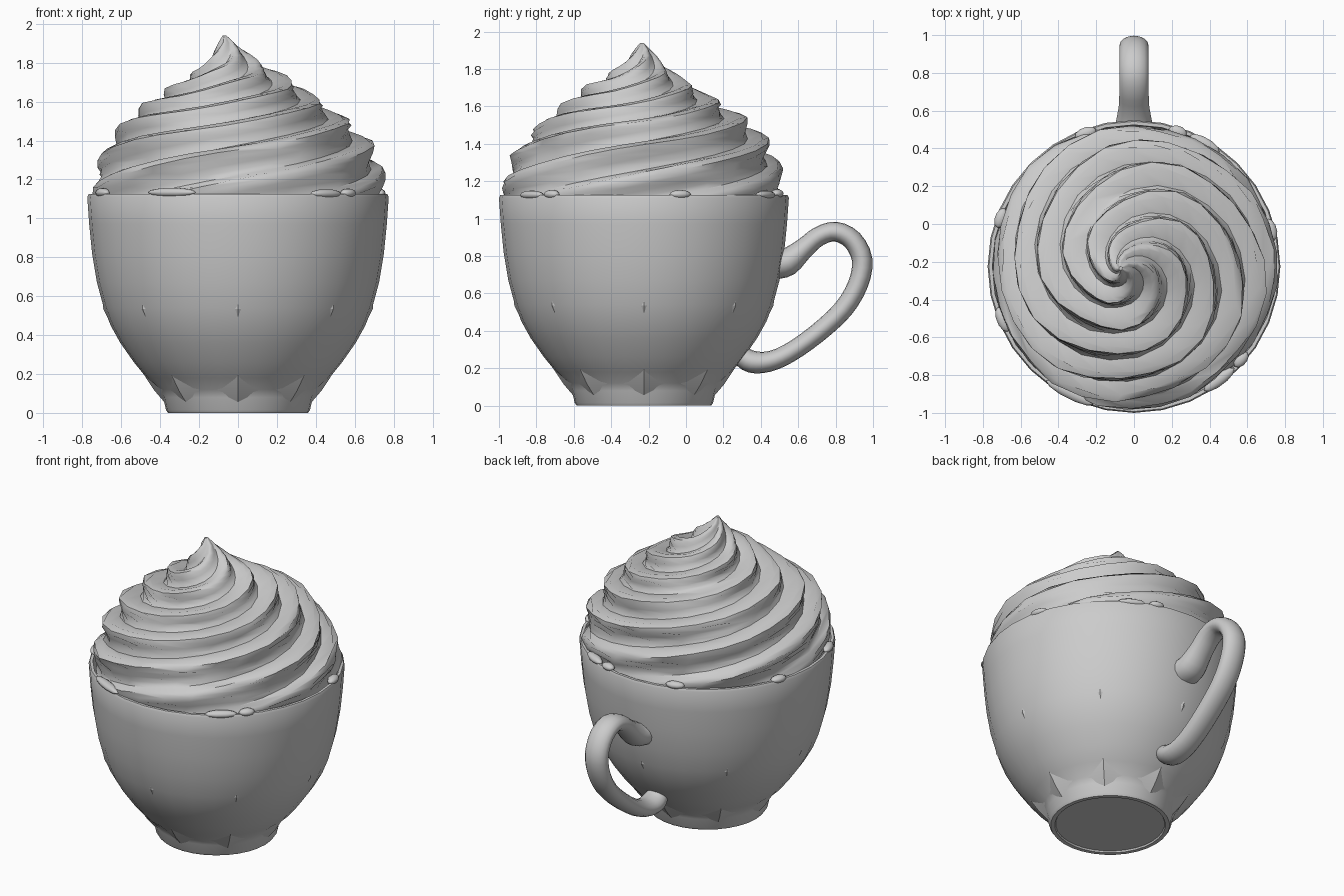
import bpy, math, random
from mathutils import Vector

if "Cube" in bpy.data.objects:
    bpy.data.objects.remove(bpy.data.objects["Cube"])

random.seed(4)
CY = -0.225  # cup axis position in y
TAU = math.tau


def make_object(name, verts, faces, angle=40):
    mesh = bpy.data.meshes.new(name)
    mesh.from_pydata(verts, [], faces)
    mesh.update()
    ob = bpy.data.objects.new(name, mesh)
    bpy.context.collection.objects.link(ob)
    bpy.ops.object.select_all(action='DESELECT')
    ob.select_set(True)
    bpy.context.view_layer.objects.active = ob
    bpy.ops.object.shade_smooth_by_angle(angle=math.radians(angle))
    return ob


def skin(name, rings, angle=40):
    """Join equal-sized closed rings of points into one capped surface."""
    n = len(rings[0])
    verts = [p for ring in rings for p in ring]
    faces = [(i * n + j, i * n + (j + 1) % n, (i + 1) * n + (j + 1) % n, (i + 1) * n + j)
             for i in range(len(rings) - 1) for j in range(n)]
    faces += [tuple(reversed(range(n))), tuple(range(len(verts) - n, len(verts)))]
    return make_object(name, verts, faces, angle)


def lathe(name, profile, sides, angle=40):
    rings = [[(r * math.cos(TAU * j / sides), CY + r * math.sin(TAU * j / sides), z)
              for j in range(sides)] for r, z in profile]
    return skin(name, rings, angle)


def spline(points, steps):
    """Catmull-Rom through tuples of any length."""
    pts = [Vector(p) for p in points]
    pts = [2 * pts[0] - pts[1]] + pts + [2 * pts[-1] - pts[-2]]
    out = []
    for i in range(1, len(pts) - 2):
        a, b, c, d = pts[i - 1:i + 3]
        for k in range(steps):
            t = k / steps
            out.append(0.5 * (2 * b + (c - a) * t + (2 * a - 5 * b + 4 * c - d) * t * t
                              + (3 * b - a - 3 * c + d) * t ** 3))
    return out + [pts[-2]]


# Cup: outer wall, rim and inside wall
lathe("cup", [(0.31, 0.01), (0.33, 0.01), (0.335, 0.0), (0.36, 0.0), (0.37, 0.015), (0.385, 0.08),
              (0.405, 0.12), (0.47, 0.18), (0.535, 0.26), (0.605, 0.36), (0.655, 0.45),
              (0.69, 0.54), (0.725, 0.67), (0.75, 0.82), (0.765, 0.97), (0.775, 1.11),
              (0.768, 1.125), (0.75, 1.125), (0.735, 1.0), (0.70, 0.72), (0.6, 0.45),
              (0.4, 0.2), (0.2, 0.16)], 32, 42)

# Eight-sided liner whose corners just break through the cup wall
lathe("cup_liner", [(0.34, 0.03), (0.37, 0.045), (0.43, 0.115), (0.473, 0.18), (0.57, 0.33),
                    (0.655, 0.46), (0.693, 0.535), (0.70, 0.62), (0.735, 0.95), (0.74, 1.08)],
      8, 20)

# Handle: elliptical tube swept in the y-z plane; (y, z, half thickness, half width)
path = spline([(0.48, 0.755, 0.08, 0.105), (0.545, 0.77, 0.075, 0.095),
               (0.63, 0.84, 0.056, 0.08), (0.71, 0.905, 0.052, 0.078),
               (0.80, 0.93, 0.053, 0.078), (0.89, 0.885, 0.054, 0.078),
               (0.942, 0.78, 0.055, 0.078), (0.92, 0.65, 0.054, 0.078),
               (0.84, 0.515, 0.053, 0.078), (0.70, 0.385, 0.052, 0.078),
               (0.55, 0.28, 0.052, 0.078), (0.44, 0.235, 0.055, 0.08),
               (0.35, 0.235, 0.06, 0.082), (0.29, 0.27, 0.055, 0.07)], 3)
rings = []
for i, p in enumerate(path):
    q, s = path[max(i - 1, 0)], path[min(i + 1, len(path) - 1)]
    d = Vector((s[0] - q[0], s[1] - q[1])).normalized()
    ring = []
    for j in range(16):
        a = TAU * j / 16
        o = p[2] * math.sin(a)
        ring.append((p[3] * math.cos(a), p[0] - d.y * o, p[1] + d.x * o))
    rings.append(ring)
skin("handle", rings, 50)

# Whipped cream: mound whose mesh columns follow five ridges winding up to a leaning tip
outline = spline([(0.735, 1.09), (0.73, 1.19), (0.69, 1.28), (0.635, 1.37), (0.565, 1.455),
                  (0.47, 1.535), (0.36, 1.61), (0.25, 1.685), (0.155, 1.755), (0.085, 1.83),
                  (0.01, 1.94)], 3)
lengths = [0.0]
for a, b in zip(outline, outline[1:]):
    lengths.append(lengths[-1] + (b - a).length)
RIDGES, COLUMNS = 5, 6
SEG = RIDGES * COLUMNS
rings = []
for p, l in zip(outline, lengths):
    s = l / lengths[-1]
    amp = 0.07 * min(1, (1 - s) / 0.3) * min(1, 0.3 + s * 4)
    lean = max(0, (s - 0.6) / 0.4) ** 1.5
    ring = []
    for j in range(SEG):
        t = TAU * (j / SEG + 1.3 * s)
        u = (-j / COLUMNS) % 1.0
        f = math.sin(math.pi * u ** 1.9) * (1 + 0.2 * math.sin(3 * t + 9 * s))
        r = p[0] + amp * (f - 0.35) + random.uniform(-0.006, 0.006) * (1 - s)
        ring.append((r * math.cos(t) - 0.07 * lean, CY + r * math.sin(t) - 0.01 * lean,
                     p[1] + 0.4 * amp * f * min(1, s * 5)))
    rings.append(ring)
skin("whipped_cream", rings, 45)

# Small cream dabs pressed out over the rim: (angle, half length)
for k, (deg, size) in enumerate([(243, 0.14), (307, 0.10), (319, 0.05), (160, 0.055),
                                 (202, 0.07), (60, 0.09), (72, 0.05), (15, 0.06), (110, 0.06)]):
    t = math.radians(deg)
    bpy.ops.mesh.primitive_uv_sphere_add(
        segments=10, ring_count=6, radius=1,
        location=(0.75 * math.cos(t), CY + 0.75 * math.sin(t), 1.125 + random.uniform(0, 0.015)),
        rotation=(0, 0, t))
    dab = bpy.context.object
    dab.name = f"cream_dab_{k + 1}"
    dab.scale = (0.032, size, 0.024)
    bpy.ops.object.shade_smooth_by_angle(angle=math.radians(50))
